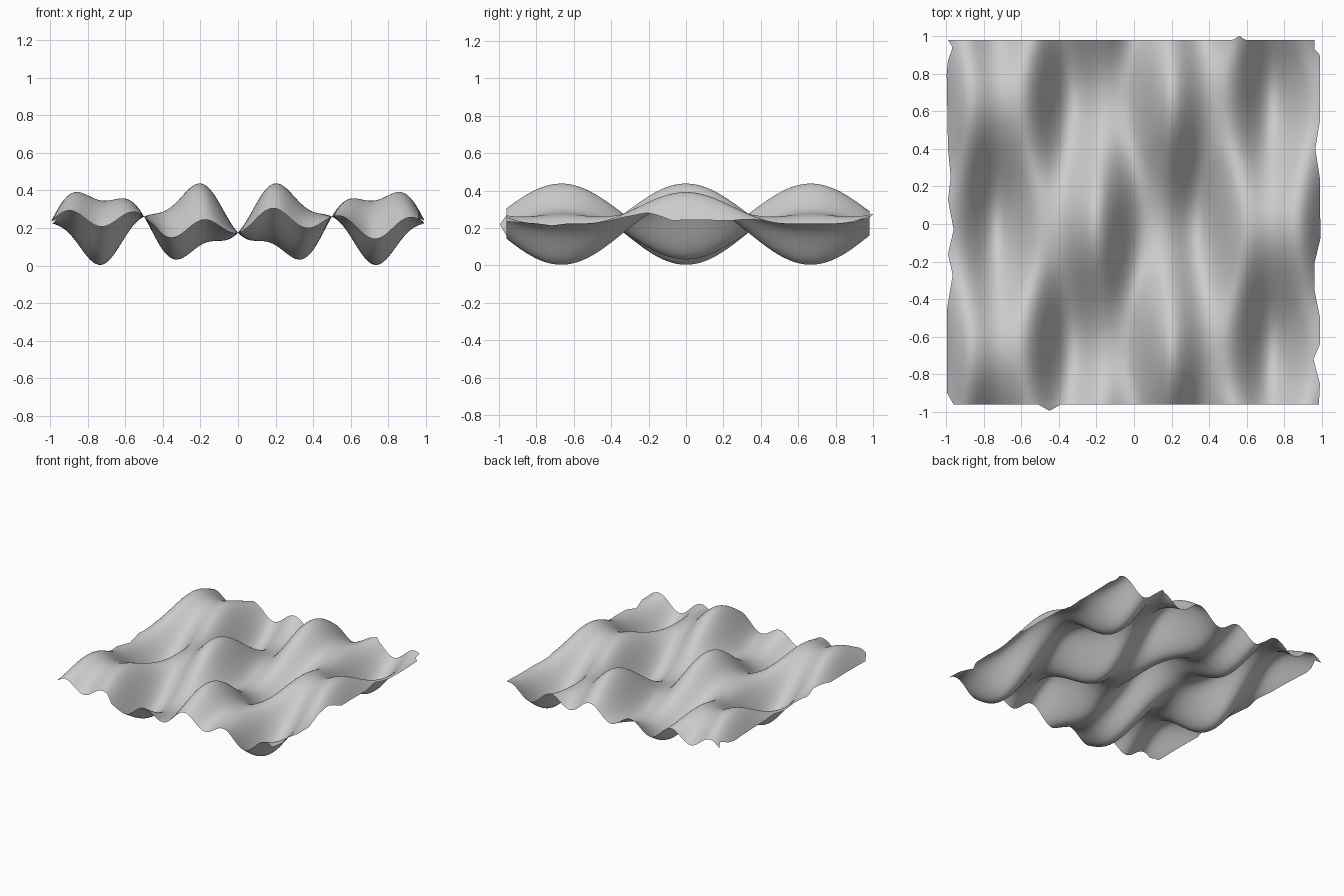
import bpy
import bmesh
from math import sin, cos, pi

cube = bpy.data.objects.get("Cube")
if cube:
    bpy.data.objects.remove(cube, do_unlink=True)

STEPS = 160

# Torn side edges as (y, x) knots
LEFT_EDGE = [(-0.96, -0.96), (-0.9, -0.995), (-0.64, -0.995), (-0.45, -0.995),
             (-0.27, -0.965), (-0.16, -0.99), (-0.03, -0.96), (0.13, -0.99),
             (0.25, -0.975), (0.4, -0.99), (0.8, -0.997), (0.87, -0.99),
             (0.94, -0.965), (0.98, -0.99)]
RIGHT_EDGE = [(-0.94, 0.985), (-0.85, 0.99), (-0.72, 0.955), (-0.64, 0.99),
              (-0.5, 0.99), (-0.35, 0.96), (-0.21, 0.96), (-0.08, 0.992),
              (0.24, 0.99), (0.4, 0.965), (0.55, 0.99), (0.9, 0.99), (0.93, 0.96)]


def along(knots, t):
    """Straight-line interpolation through the knots."""
    if t <= knots[0][0]:
        return knots[0][1]
    for (t0, v0), (t1, v1) in zip(knots, knots[1:]):
        if t <= t1:
            return v0 + (v1 - v0) * (t - t0) / (t1 - t0)
    return knots[-1][1]


def spike(x, centre, height, half_width):
    return max(0.0, height * (1 - abs(x - centre) / half_width))


def height(x, y):
    """Fine ripple across x plus a checkered swell."""
    ripple = 0.225 - 0.05 * cos(5.5 * pi * x)
    swell = 0.173 * sin(2 * pi * x) * cos(1.5 * pi * y)
    return ripple - swell


# Wavy sheet
bm = bmesh.new()
rows = []
for j in range(STEPS + 1):
    v = j / STEPS
    row_y = -0.96 + 1.94 * v
    left, right = along(LEFT_EDGE, row_y), along(RIGHT_EDGE, row_y)
    row = []
    for i in range(STEPS + 1):
        x = left + (right - left) * i / STEPS
        y = row_y
        if j == 0:
            y -= spike(x, -0.45, 0.035, 0.06)
        elif j == STEPS:
            y += spike(x, 0.56, 0.022, 0.03)
        row.append(bm.verts.new((x, y, height(x, y))))
    rows.append(row)
for low, high in zip(rows, rows[1:]):
    for i in range(STEPS):
        bm.faces.new((low[i], low[i + 1], high[i + 1], high[i])).smooth = True

mesh = bpy.data.meshes.new("wavy_sheet")
bm.to_mesh(mesh)
bm.free()
sheet = bpy.data.objects.new("wavy_sheet", mesh)
bpy.context.collection.objects.link(sheet)

# Plain grey finish
grey = bpy.data.materials.new("light_grey")
grey.use_nodes = True
grey.diffuse_color = (0.6, 0.6, 0.6, 1)
grey.node_tree.nodes["Principled BSDF"].inputs["Base Color"].default_value = (0.6, 0.6, 0.6, 1)
mesh.materials.append(grey)
